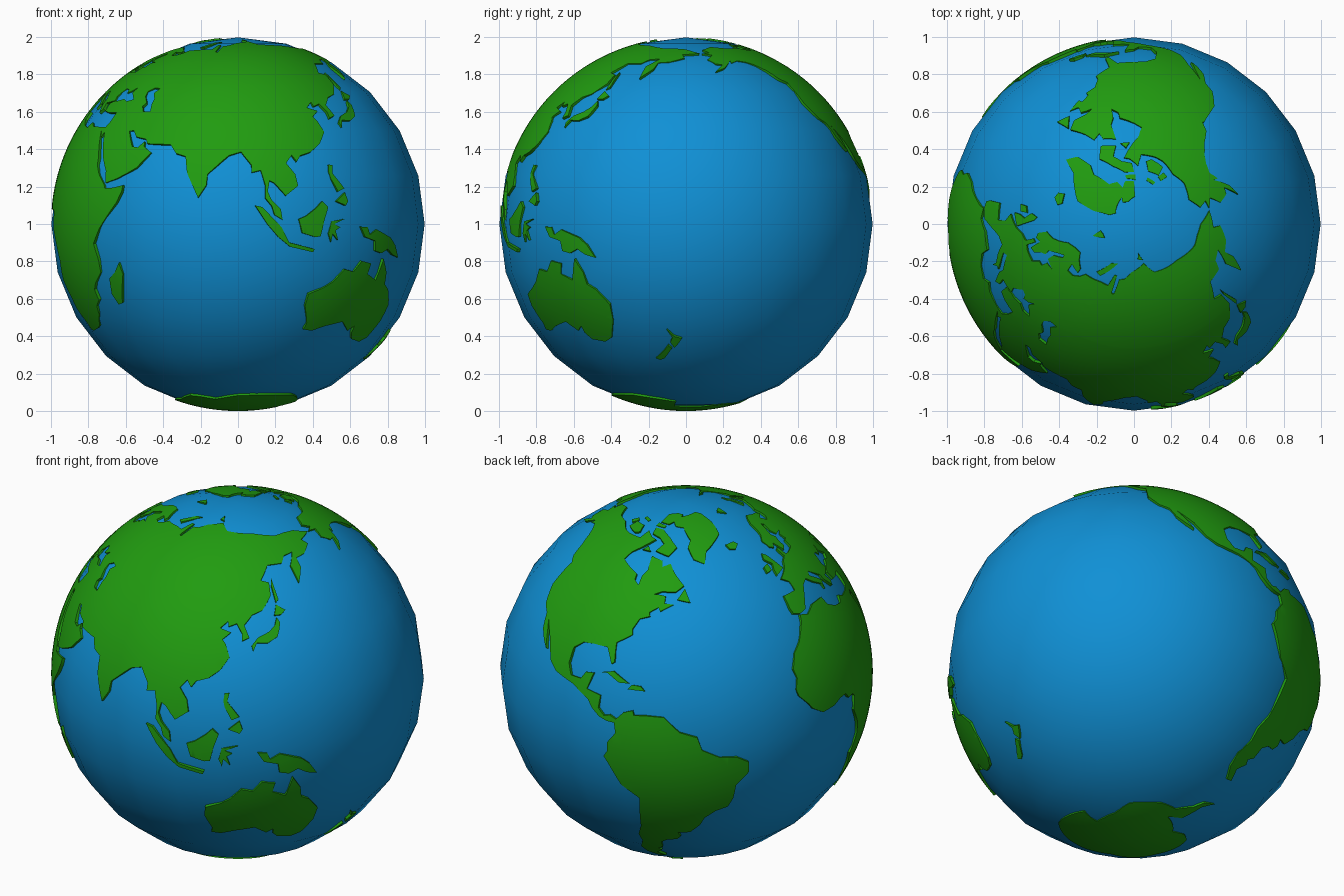
import bpy, bmesh, math
from mathutils import Vector
from mathutils.geometry import delaunay_2d_cdt

LAND_R, WALL, STEP = 1.0, 0.97, 3.0


def material(name, colour):
    m = bpy.data.materials.new(name)
    m.diffuse_color = colour
    return m


green = material("land_green", (0.015, 0.33, 0.005, 1))
blue = material("ocean_blue", (0.005, 0.28, 0.67, 1))


def inside(p, poly):
    hit = False
    for (x1, y1), (x2, y2) in zip(poly, poly[1:] + poly[:1]):
        if (y1 > p[1]) != (y2 > p[1]) and p[0] < x1 + (p[1] - y1) * (x2 - x1) / (y2 - y1):
            hit = not hit
    return hit


def on_globe(p):
    lon, lat = math.radians(p[0]), math.radians(p[1])
    return Vector((-math.cos(lat) * math.cos(lon), -math.cos(lat) * math.sin(lon), math.sin(lat))) * LAND_R


def land(name, *outlines):
    """Raised plate on the globe from coast outlines given as (longitude, latitude)."""
    pts, edges = [], []
    for o in outlines:
        first = len(pts)
        for a, b in zip(o, o[1:] + o[:1]):
            n = max(1, math.ceil(math.dist(a, b) / STEP))
            pts += [Vector(a).lerp(Vector(b), i / n) for i in range(n)]
        ids = list(range(first, len(pts)))
        edges += list(zip(ids, ids[1:] + ids[:1]))
        # inner grid points so the plate follows the curvature
        lons, lats = [p[0] for p in o], [p[1] for p in o]
        for i in range(math.ceil(min(lons) / STEP), int(max(lons) // STEP) + 1):
            for j in range(math.ceil(min(lats) / STEP), int(max(lats) // STEP) + 1):
                g = (i * STEP, j * STEP)
                if inside(g, o):
                    pts.append(Vector(g))
    flat, _, tris = delaunay_2d_cdt(pts, edges, [], 0, 1e-4)[:3]
    bm = bmesh.new()
    vs = [bm.verts.new(on_globe(p)) for p in flat]
    for t in tris:
        c = sum((flat[i] for i in t), Vector((0, 0))) / len(t)
        if any(inside(c, o) for o in outlines):
            bm.faces.new([vs[i] for i in t])
    bmesh.ops.delete(bm, geom=[v for v in bm.verts if not v.link_faces], context='VERTS')
    bmesh.ops.remove_doubles(bm, verts=bm.verts, dist=1e-4)
    # coast walls down into the ocean
    low = {}
    for e in [e for e in bm.edges if e.is_boundary]:
        a, b = e.link_loops[0].vert, e.link_loops[0].link_loop_next.vert
        for v in (a, b):
            if v not in low:
                low[v] = bm.verts.new(v.co * WALL)
        bm.faces.new((b, a, low[a], low[b]))
    finish(bm, name, green)


def finish(bm, name, mat):
    me = bpy.data.meshes.new(name)
    bm.to_mesh(me)
    bm.free()
    ob = bpy.data.objects.new(name, me)
    bpy.context.collection.objects.link(ob)
    ob.location.z = 1
    me.materials.append(mat)
    bpy.ops.object.select_all(action='DESELECT')
    ob.select_set(True)
    bpy.context.view_layer.objects.active = ob
    bpy.ops.object.shade_smooth_by_angle(angle=math.radians(35))


# ocean ball
bm = bmesh.new()
bmesh.ops.create_uvsphere(bm, u_segments=24, v_segments=12, radius=0.998)
finish(bm, "ocean", blue)

# Africa, Europe and Asia, in pieces that join along straight inland borders
africa = [(-6, 36), (-2, 35), (3, 37), (10, 37), (11, 34), (15, 32), (20, 31), (22, 33), (25, 31.5), (32.5, 31.2),
          (32.5, 30), (34, 27), (35.5, 24), (37, 21), (37.5, 18.5), (39.5, 15.5), (43, 12), (43.5, 11), (47, 11.2),
          (51, 12), (50.8, 10), (49, 6.5), (46, 3), (42, -1.5), (39, -6), (40.5, -11), (40.6, -15), (36.5, -18.5),
          (35, -20.5), (35.5, -24), (32.8, -26), (32, -29), (28, -33), (25, -34), (20, -34.8), (18.3, -34),
          (18, -31.5), (15, -27), (14.4, -22.5), (11.8, -17.5), (13.8, -11), (12.2, -6), (9, -1), (9.7, 3.5),
          (8.5, 4.6), (6, 4.3), (4.4, 6.3), (1, 6), (-2, 4.8), (-7.5, 4.4), (-11.5, 6.8), (-13.3, 9), (-16.7, 12.4),
          (-17.4, 14.7), (-16.2, 18), (-17, 21), (-14.8, 25.7), (-11.5, 28.3), (-9.7, 30.5), (-6.8, 34)]
north_europe = [(60, 60), (60, 69), (54, 68.5), (46, 68), (44, 66.2), (40, 64.6), (35, 64.3), (33, 66.7), (41, 66.5),
                (40, 68), (33, 69.5), (28, 71), (22, 70.2), (16, 68.5), (12.5, 65.5), (10, 63.8), (5, 62), (5.3, 59),
                (8, 58), (10.7, 59.3), (12.8, 55.5), (16, 56.3), (17, 58.7), (18.8, 60), (17.3, 61.5), (21.5, 64.5),
                (24, 65.8), (25.3, 65), (21.3, 62.5), (22, 60.2), (29, 60)]
europe = [(60, 60), (29, 60), (24, 59.3), (24, 57.2), (21.3, 57), (20, 54.5), (14, 54), (11, 54.2), (10.5, 57.5),
          (8.2, 57), (8.5, 54), (5, 53), (2, 51), (-1.5, 49.6), (-4.7, 48.5), (-1.5, 46.5), (-1.7, 43.4), (-9, 43.3),
          (-9.3, 38.7), (-8.8, 37), (-5.6, 36.2), (-2, 36.8), (0, 39), (3.2, 42), (5, 43.4), (8.8, 44.4), (12, 42),
          (15.7, 40), (16, 38), (17, 40), (18.4, 40), (16, 42), (12.4, 44.3), (13.7, 45.6), (19.4, 42), (19.5, 40.2),
          (22.5, 36.6), (24, 38), (22.8, 40.4), (26, 40.8), (29, 41.3), (28, 43), (30.7, 46.4), (33, 46), (34, 44.5),
          (36.5, 45.3), (39, 47.1), (37.5, 44.7), (41.5, 41.8), (48.8, 41.8), (47.5, 43), (47, 45), (49.5, 46.6),
          (53, 46.5), (60, 47)]
west_asia = [(48.8, 41.8), (41.5, 41.8), (38, 41), (35, 42), (31.5, 41.2), (29, 41.1), (26.3, 40.2), (27, 37.2),
             (30.5, 36.6), (36, 36.6), (35.5, 33.5), (34.2, 31.3), (32.5, 31.2), (32.5, 30), (34.2, 27.8), (35, 29.4),
             (37.2, 25), (39, 21.5), (42.5, 16.5), (43.5, 12.7), (48, 14), (52, 15.8), (55.3, 17.5), (59.8, 22.5),
             (56.5, 24.5), (56.2, 26.2), (54, 24.2), (51.5, 24.5), (50, 26.7), (48, 29.8), (50, 30), (52, 27.8),
             (56.5, 27), (57.5, 25.5), (60, 25.3), (60, 47), (53, 46.5), (51, 44.5), (53, 42), (53, 40), (54, 37),
             (50.5, 37), (49, 39), (50, 40.4)]
south_asia = [(60, 48.5), (60, 25.3), (66.5, 25.2), (69, 22.2), (72.5, 21.2), (73.5, 16), (77.5, 8.1), (80, 12),
              (80.3, 15.5), (85, 19.8), (87, 21.5), (91, 22.7), (94.3, 18.5), (94.4, 16), (97.3, 16.7), (98.6, 12),
              (98.5, 8), (100.5, 5.5), (101.3, 2.8), (103.8, 1.3), (103.3, 4.5), (100.5, 7.3), (99.3, 10), (100, 13.4),
              (101.5, 12.7), (105, 8.7), (109.2, 11.8), (108.5, 15.5), (105.8, 19), (108, 21.6), (109.5, 19.5),
              (111, 21.5), (115, 22.7), (119, 25.5), (122, 29.5), (120.5, 33.5), (119.2, 35), (122.3, 37.2),
              (118, 38.5), (121, 40.7), (121.3, 39), (124.5, 40), (126.5, 37), (126.5, 34.5), (129.3, 35.5),
              (127.5, 39.5), (131, 42.7), (135.5, 44), (140.3, 48.5)]
siberia = [(60, 48.5), (140.3, 48.5), (141, 53), (137, 54), (143, 59.2), (152, 59), (156, 61.5), (163, 62),
           (156.5, 57.5), (156.5, 51.2), (162, 56), (163, 59.5), (170, 60), (179, 62.5), (177.5, 64.8), (190, 65.8),
           (180, 69), (170, 69.8), (160, 69.8), (140, 72.5), (128, 73), (113, 73.8), (104, 77.5), (87, 75),
           (80, 72.5), (75, 72), (74, 67), (72, 67), (72, 73), (69, 73), (67, 69), (60, 69)]
land("africa_and_eurasia", africa, north_europe, europe, west_asia, south_asia, siberia)

# the Americas
north = [(-168, 65.7), (-162, 66.3), (-166, 68.5), (-156, 71.2), (-141, 69.7), (-128, 70.2), (-115, 68.3),
         (-108, 67.9), (-96, 68), (-94, 71.8), (-86, 69.5), (-81.5, 69), (-86, 66.3), (-93, 62), (-94.5, 58.8),
         (-88, 56.7), (-82.3, 55), (-82, 52.9), (-79, 51.3), (-79, 54.5), (-77, 57), (-78, 62.3), (-70, 61),
         (-69, 58.8), (-64.5, 60.2), (-61.5, 57), (-56, 52.5), (-60, 50.2), (-66.5, 50.2), (-70, 49), (-124, 49),
         (-128, 51), (-131, 55), (-136, 58.3), (-140, 59.8), (-146, 60.8), (-151.5, 59.3), (-151, 61), (-154, 59),
         (-158, 56.5), (-164, 54.6), (-158, 58.6), (-162, 58.7), (-166, 61.5), (-161, 64.5)]
middle = [(-124, 49), (-70, 49), (-67, 49), (-64.5, 48.7), (-64.5, 46.3), (-60.5, 46), (-66, 43.6), (-67, 44.8),
          (-70.5, 43), (-70, 41.7), (-74, 40.5), (-76, 37), (-75.6, 35.2), (-81, 32), (-80.2, 26), (-81.2, 25.2),
          (-82.7, 28), (-84, 30), (-89.5, 30), (-94, 29.5), (-97.3, 27), (-97.5, 22), (-95.5, 18.6), (-91.5, 18.6),
          (-90, 21), (-87, 21.4), (-88.5, 16), (-83.3, 15), (-83.6, 11), (-81.5, 9), (-79.5, 9.5), (-77.4, 8.5),
          (-77.9, 7.3), (-80.3, 7.4), (-83, 8.3), (-85.8, 10.5), (-87.7, 13), (-94, 16.2), (-102, 18), (-105.5, 20.3),
          (-109, 26), (-114.5, 31.7), (-112, 28), (-109.5, 23), (-112, 25), (-115, 28), (-117, 32.5), (-120.6, 34.5),
          (-124.3, 40.3), (-124.5, 48.3)]
south = [(-77.4, 8.5), (-75, 11), (-72, 12), (-71.5, 10.5), (-68, 10.8), (-62, 10.7), (-57, 6), (-51.5, 4.3),
         (-50, 0), (-44.5, -2.7), (-39, -3.3), (-35.2, -5.5), (-35, -9), (-39, -13.5), (-39.5, -18.5), (-41, -22),
         (-45, -23.5), (-48.6, -26.5), (-50, -30), (-53.5, -34), (-58, -34.3), (-57, -36.5), (-58.5, -38.5),
         (-62.3, -39), (-65, -41), (-65, -45), (-67.5, -46.5), (-66, -48), (-69, -51), (-65.5, -54.8), (-69, -55.3),
         (-74, -51.5), (-75.5, -46.7), (-73, -41.5), (-73.5, -37), (-71.5, -32), (-70.3, -18.5), (-76, -14),
         (-79.7, -7), (-81.3, -4.5), (-80, -2.5), (-80, 0.5), (-77.3, 4), (-77.9, 7.3)]
land("americas", north, middle, south)

land("australia", [(114, -22), (113.5, -26), (115.7, -32), (115, -34.3), (118.5, -34.8), (124, -33), (131, -31.5),
                   (135.5, -34.8), (138, -33), (138.2, -35.5), (140.5, -38), (146.3, -39), (150, -37.4), (153, -31),
                   (153.2, -25.5), (149, -20.5), (146, -18.8), (145.3, -15), (142.5, -10.8), (141.5, -14),
                   (140.5, -17.5), (136, -15.5), (136.8, -12.2), (132.5, -11.4), (129.7, -14.8), (126, -14),
                   (122.3, -18), (119, -20)])
land("antarctica", [(-180, -78), (-160, -78), (-150, -77), (-135, -74.5), (-115, -74), (-100, -73), (-80, -73),
                    (-68, -69), (-65, -65.5), (-57, -63.3), (-62, -67), (-61, -74), (-77, -77), (-60, -77.5),
                    (-35, -78), (-25, -74), (-10, -71), (10, -70), (30, -69.5), (50, -66.5), (58, -67.2), (70, -69.5),
                    (80, -68), (90, -66.5), (110, -66), (135, -66), (150, -68.5), (170, -72), (164, -77.5),
                    (180, -78), (180, -90), (-180, -90)])

# islands
land("greenland", [(-73, 78.2), (-66, 81), (-45, 82.5), (-30, 83.5), (-20, 82), (-18, 77), (-22, 71), (-31, 68.2),
                   (-40, 65), (-43.5, 60), (-50, 62), (-53.5, 67), (-51, 70), (-58, 75.5), (-68, 76)])
land("arctic_islands",
     [(-90, 73.8), (-80, 73.7), (-70, 70.8), (-62, 66.8), (-67, 63), (-77, 64.5), (-73, 67.8), (-79, 70), (-88, 71)],
     [(-117, 70), (-105, 69), (-101, 70), (-105, 73), (-117, 73)], [(-125, 72), (-120, 71.5), (-117, 73.5), (-122, 74.3)],
     [(-90, 76.8), (-78, 76.5), (-65, 81), (-62, 82.5), (-75, 83), (-92, 81.5)],
     [(-92, 76.3), (-80, 75.7), (-80, 74.6), (-92, 74.7)], [(-117, 75.5), (-106, 75), (-106, 76), (-116, 76.5)],
     [(-87, 64), (-80.5, 64), (-84, 65.8)], [(52, 71), (57, 70.7), (68, 76.8), (60, 76)],
     [(11, 79.5), (16, 76.7), (21, 78.5), (26, 80), (18, 80)], [(96, 79), (104, 78.5), (98, 81)])
land("atlantic_islands", [(-59, 47.7), (-53, 46.8), (-55.5, 51.5)],
     [(-85, 22), (-80, 23.2), (-74, 20.2), (-77.5, 20), (-82, 22.3)],
     [(-74.3, 18.4), (-68.5, 18.4), (-70, 19.8), (-73, 19.9)],
     [(-5.5, 50), (1, 51.2), (0, 53.5), (-2, 57.5), (-4, 58.6), (-6, 56.5), (-3, 54), (-5, 52)],
     [(-10, 52), (-6.3, 52.3), (-6, 54.8), (-9.5, 54.2)], [(-22.5, 64), (-18.5, 63.4), (-14, 65), (-16, 66.4), (-23.5, 66)])
land("madagascar", [(44, -17), (43.3, -22), (45, -25.5), (47, -25), (50.3, -15.5), (49.3, -12), (47, -15)])
land("japan", [(130, 33), (130.5, 31.2), (132, 33.8), (136, 33.5), (140, 35.2), (141, 37), (142, 39.5), (141, 41.3),
               (139.8, 39), (137, 37), (132.5, 35.4)],
     [(140.2, 42), (143.2, 42), (145.4, 43.3), (141.8, 45.4)], [(142, 46), (143.5, 47), (143, 51), (142.7, 54.2), (141.8, 52)])
land("southeast_asian_islands", [(95.3, 5.7), (97.5, 5.2), (103.5, -1), (106, -5.7), (114.4, -7.7), (114, -8.7), (106.3, -7),
                                 (102.5, -4), (99, 0)],
     [(109, 1.5), (111.5, 2.5), (115, 5), (117, 7), (119, 5.2), (117.5, 1), (116.3, -3.8), (114.5, -4), (110.2, -2.8)],
     [(119, -3), (120, 0.8), (125, 1.6), (121, 0), (123.2, -1), (121.5, -2), (122.5, -5), (120.5, -3), (120, -5.5)],
     [(120.3, 16), (120.7, 18.5), (122.2, 18.4), (121.6, 15.8), (124, 12.8), (125.4, 11), (123, 10), (120.8, 14)],
     [(122, 7), (125.5, 9.7), (126.4, 7), (125.5, 5.7)],
     [(131, -0.8), (134, -1), (135, -3.3), (138, -1.7), (145, -4.2), (147.8, -6.5), (150.5, -10.4), (147, -9.5), (144, -7.7),
      (141, -9), (138, -8.3), (137.5, -5.2), (133, -4)])
land("new_zealand", [(172.8, -34.5), (175.5, -37), (178.4, -37.7), (177, -39.7), (175.3, -41.5), (173.8, -39.3), (174.7, -37.5)],
     [(172.8, -40.6), (174.2, -41.7), (170.7, -45.8), (168.5, -46.6), (166.6, -45.8), (170.5, -43)])
